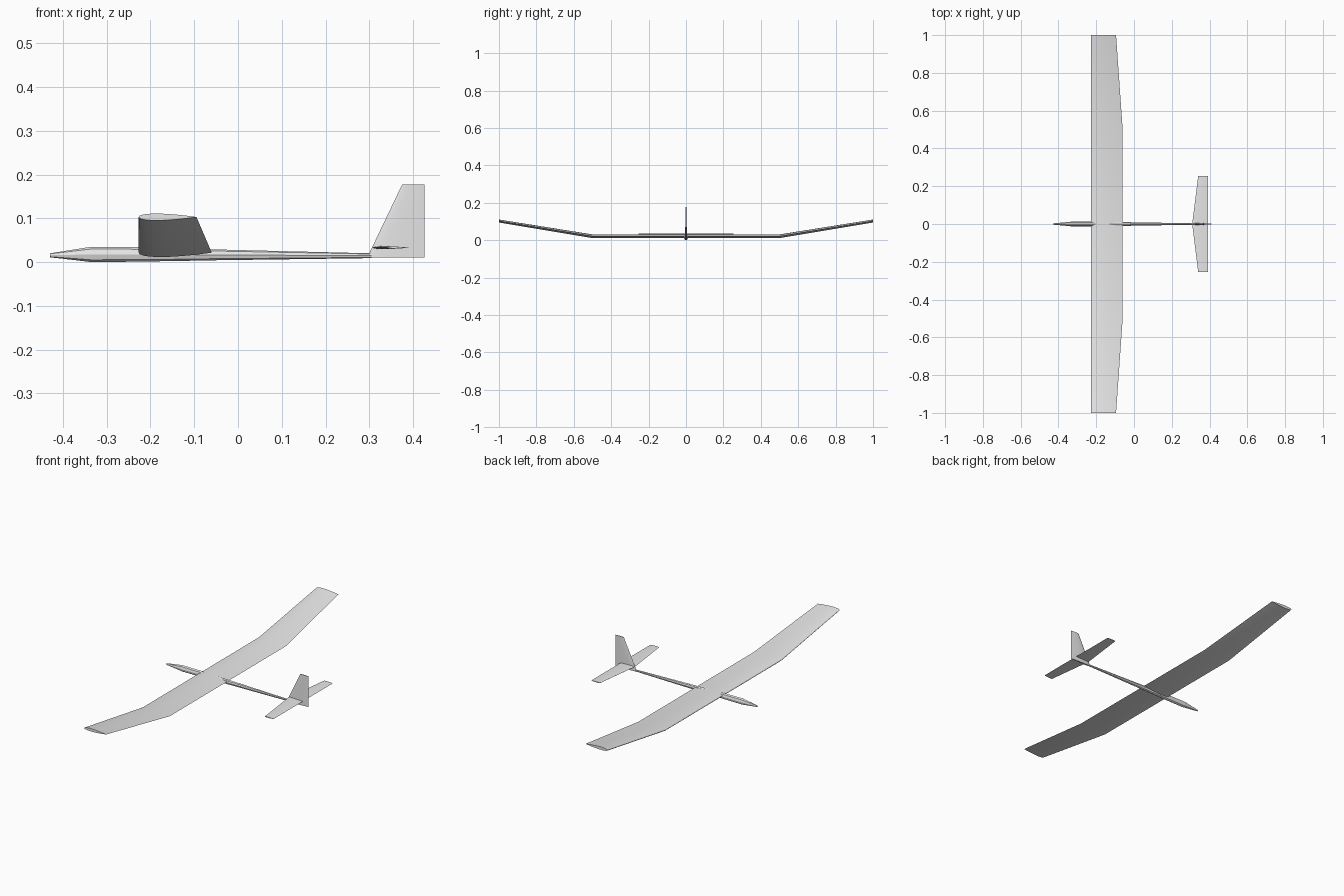
import bpy, bmesh, math
from mathutils import Vector

cube = bpy.data.objects.get("Cube")
if cube:
    bpy.data.objects.remove(cube, do_unlink=True)

# One plain grey for the whole glider
grey = bpy.data.materials.new("light grey")
grey.use_nodes = True
grey.diffuse_color = (0.8, 0.8, 0.8, 1)
grey.node_tree.nodes["Principled BSDF"].inputs["Base Color"].default_value = (0.8, 0.8, 0.8, 1)


def loft(name, rings, smooth):
    """Skin a series of closed rings and cap both ends."""
    bm = bmesh.new()
    loops = [[bm.verts.new(p) for p in ring] for ring in rings]
    for a, b in zip(loops, loops[1:]):
        n = len(a)
        for i in range(n):
            bm.faces.new((a[i], a[(i + 1) % n], b[(i + 1) % n], b[i]))
    bm.faces.new(loops[0])
    bm.faces.new(loops[-1])
    bmesh.ops.recalc_face_normals(bm, faces=bm.faces)
    mesh = bpy.data.meshes.new(name)
    bm.to_mesh(mesh)
    bm.free()
    mesh.materials.append(grey)
    obj = bpy.data.objects.new(name, mesh)
    bpy.context.collection.objects.link(obj)
    if smooth:
        bpy.ops.object.select_all(action='DESELECT')
        obj.select_set(True)
        bpy.context.view_layer.objects.active = obj
        bpy.ops.object.shade_smooth_by_angle(angle=math.radians(30))
    return obj


def half_thickness(t):
    """Symmetric airfoil with a sharp trailing edge, for unit thickness."""
    return 5 * (0.2969 * math.sqrt(t) - 0.126 * t - 0.3516 * t**2
                + 0.2843 * t**3 - 0.1036 * t**4)


def airfoil(lead, trail_x, ratio, up, steps=12):
    """Section from a leading point to a trailing x, thick along up."""
    lead, up = Vector(lead), Vector(up)
    chord = trail_x - lead.x
    ts = [(1 - math.cos(math.pi * i / steps)) / 2 for i in range(steps + 1)]
    ring = [(t, half_thickness(t)) for t in ts]
    ring += [(t, -half_thickness(t)) for t in reversed(ts[1:-1])]
    return [lead + Vector((t * chord, 0, 0)) + up * (h * ratio * chord) for t, h in ring]


Z, Y = (0, 0, 1), (0, 1, 0)

# Wing: flat centre panel with upswept, tapered outer panels
wing_stations = [(-1, 0.103, -0.095), (-0.5, 0.0215, -0.06),
                 (0.5, 0.0215, -0.06), (1, 0.103, -0.095)]
loft("wing", [airfoil((-0.227, y, z), tx, 0.12, Z) for y, z, tx in wing_stations], True)

# Tailplane, swept at the leading edge
loft("tailplane", [airfoil((x, y, 0.033), 0.393, 0.08, Z)
                   for y, x in ((-0.255, 0.34), (0, 0.308), (0.255, 0.34))], True)

# Fin
loft("fin", [airfoil((x, 0, z), 0.426, 0.08, Y)
             for x, z in ((0.30, 0.01), (0.30, 0.02), (0.375, 0.177))], True)

# Fuselage: faceted pod narrowing to a slim boom (x, bottom, top, half width)
stations = [(-0.43, 0.011, 0.020, 0.003), (-0.335, 0.0, 0.035, 0.012),
            (-0.225, 0.001, 0.034, 0.012), (-0.20, 0.0015, 0.030, 0.012),
            (-0.11, 0.003, 0.030, 0.011), (-0.06, 0.004, 0.029, 0.010),
            (0.305, 0.009, 0.020, 0.004)]
rings = []
for x, lo, hi, w in stations:
    mid, h = (lo + hi) / 2, (hi - lo) / 2
    rings.append([(x, w * math.cos(math.pi * k / 4), mid + h * math.sin(math.pi * k / 4))
                  for k in range(8)])
loft("fuselage", rings, False)
